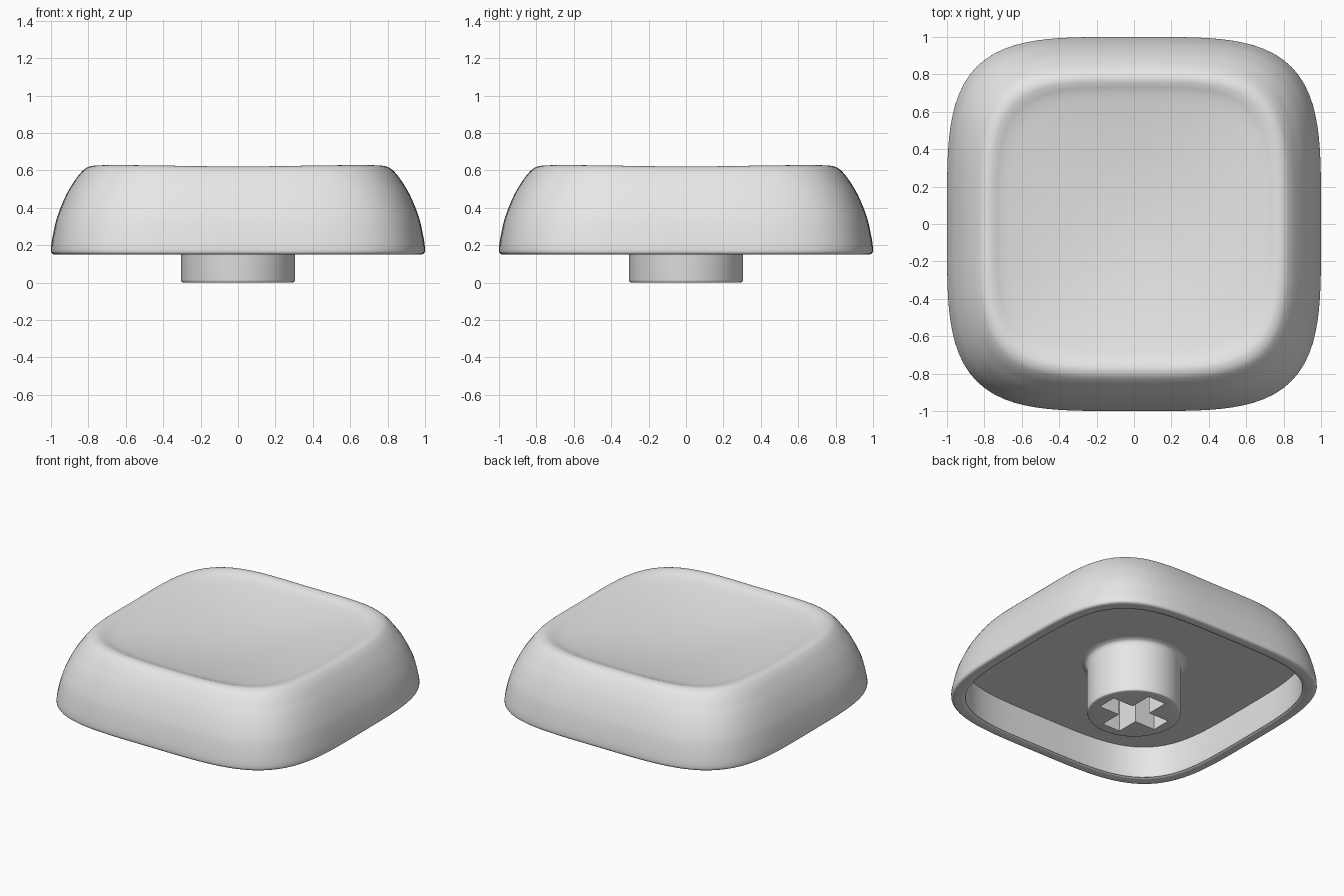
import bpy, bmesh, math

SEGMENTS = 128

cube = bpy.data.objects.get("Cube")
if cube:
    bpy.data.objects.remove(cube, do_unlink=True)

grey = bpy.data.materials.new("light_grey_plastic")
grey.use_nodes = True
grey.diffuse_color = (0.8, 0.8, 0.8, 1)
grey.node_tree.nodes["Principled BSDF"].inputs["Base Color"].default_value = (0.8, 0.8, 0.8, 1)


def smooth_path(points, steps=4):
    """Catmull-Rom curve through (radius, height) points."""
    ends = [points[0]] + points + [points[-1]]
    path = []
    for a, b, c, d in zip(ends, ends[1:], ends[2:], ends[3:]):
        for i in range(steps):
            t = i / steps
            path.append(tuple(
                0.5 * (2 * q + (r - p) * t + (2 * p - 5 * q + 4 * r - s) * t ** 2
                       + (3 * q - p - 3 * r + s) * t ** 3)
                for p, q, r, s in zip(a, b, c, d)))
    return path + [points[-1]]


def loft(bm, profile, exponent, lift=0.0):
    """Stack superellipse rings along a profile and bridge them."""
    rings = []
    for radius, z in profile:
        n = exponent(radius)
        ring = []
        for i in range(SEGMENTS):
            a = 2 * math.pi * i / SEGMENTS
            c, s = math.cos(a), math.sin(a)
            r = radius * (abs(c) ** n + abs(s) ** n) ** (-1 / n)
            raised = lift * math.sin(2 * a) ** 2 * max(0, (z - 0.53) / 0.1)
            ring.append(bm.verts.new((r * c, r * s, z + raised)))
        rings.append(ring)
    for low, high in zip(rings, rings[1:]):
        for i in range(SEGMENTS):
            j = (i + 1) % SEGMENTS
            bm.faces.new((low[i], low[j], high[j], high[i]))
    return rings


def finish(bm, name):
    bmesh.ops.recalc_face_normals(bm, faces=bm.faces)
    mesh = bpy.data.meshes.new(name)
    bm.to_mesh(mesh)
    bm.free()
    mesh.materials.append(grey)
    obj = bpy.data.objects.new(name, mesh)
    bpy.context.collection.objects.link(obj)
    bpy.ops.object.select_all(action="DESELECT")
    obj.select_set(True)
    bpy.context.view_layer.objects.active = obj
    bpy.ops.object.shade_smooth_by_angle(angle=math.radians(35))


# Cap shell: hollow underside, rounded skirt, soft rim and dished top
skirt = smooth_path([
    (0.92, 0.38), (0.92, 0.18), (0.927, 0.157), (0.945, 0.15), (0.978, 0.15),
    (0.994, 0.156), (1.0, 0.175), (0.994, 0.23), (0.973, 0.33), (0.945, 0.41),
    (0.908, 0.49), (0.863, 0.56), (0.83, 0.598), (0.805, 0.615), (0.775, 0.621),
    (0.745, 0.615), (0.71, 0.602), (0.65, 0.588), (0.5, 0.563), (0.3, 0.539),
    (0.12, 0.528), (0.01, 0.526)])
bm = bmesh.new()
rings = loft(bm, skirt, lambda r: 2 + 2 * min(1, r / 0.75) ** 1.5, lift=0.008)
bm.faces.new(rings[0])
bm.faces.new(rings[-1])
finish(bm, "cap_shell")

# Stem: round post with a rounded foot and a fillet at the ceiling
bm = bmesh.new()
post = smooth_path([(0.29, 0.0), (0.301, 0.004), (0.305, 0.015)])
post += smooth_path([(0.305, 0.335), (0.309, 0.355), (0.32, 0.371), (0.345, 0.381)])
post.append((0.345, 0.39))
rings = loft(bm, post, lambda r: 2)
bm.faces.new(rings[-1])

# Cross-shaped socket cut into the foot of the stem
ARM, HALF, DEPTH = 0.23, 0.07, 0.35
corners = []
for k in range(4):
    c, s = (1, 0, -1, 0)[k], (0, 1, 0, -1)[k]
    for x, y in ((ARM, -HALF), (ARM, HALF), (HALF, HALF)):
        corners.append((x * c - y * s, x * s + y * c))
mouth = [bm.verts.new((x, y, 0)) for x, y in corners]
floor = [bm.verts.new((x, y, DEPTH)) for x, y in corners]
for i in range(len(mouth)):
    j = (i + 1) % len(mouth)
    bm.faces.new((mouth[i], mouth[j], floor[j], floor[i]))
bm.faces.new(floor)
rim_edges = [bm.edges.get((loop[i - 1], loop[i]))
             for loop in (rings[0], mouth) for i in range(len(loop))]
bmesh.ops.triangle_fill(bm, use_beauty=True, use_dissolve=False, edges=rim_edges)
finish(bm, "stem")
